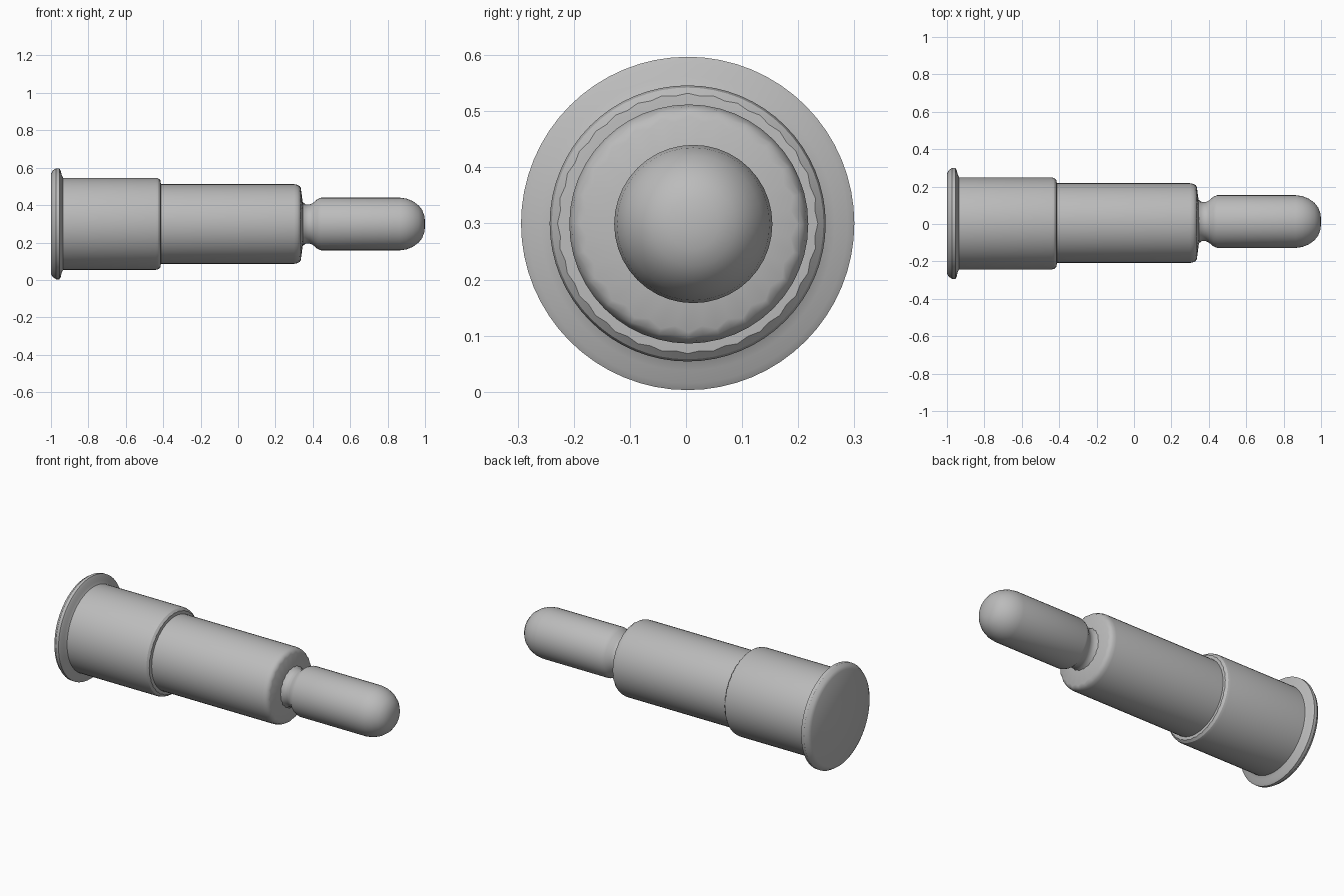
import bpy, bmesh, math

if "Cube" in bpy.data.objects:
    bpy.data.objects.remove(bpy.data.objects["Cube"])

steel = bpy.data.materials.new("steel grey")
steel.diffuse_color = (0.5, 0.5, 0.5, 1)
steel.use_nodes = True
steel.node_tree.nodes["Principled BSDF"].inputs["Base Color"].default_value = steel.diffuse_color


def turned(name, profile, cy=0.0, cz=0.3, segs=48, teeth=None):
    """Lathe a list of (x, radius) around the x axis; teeth = {ring index: tooth depth}."""
    teeth = teeth or {}
    bm = bmesh.new()
    rings = []
    for i, (x, r) in enumerate(profile):
        ring = []
        for k in range(segs):
            a = 2 * math.pi * k / segs
            rr = r - (teeth.get(i, 0) if k % 2 else 0)
            ring.append(bm.verts.new((x, cy + rr * math.cos(a), cz + rr * math.sin(a))))
        rings.append(ring)
    for p, q in zip(rings, rings[1:]):
        for k in range(segs):
            n = (k + 1) % segs
            bm.faces.new((p[k], p[n], q[n], q[k]))
    bm.faces.new(rings[0])
    bm.faces.new(rings[-1])
    bmesh.ops.recalc_face_normals(bm, faces=bm.faces)
    mesh = bpy.data.meshes.new(name)
    bm.to_mesh(mesh)
    bm.free()
    mesh.materials.append(steel)
    obj = bpy.data.objects.new(name, mesh)
    bpy.context.collection.objects.link(obj)
    bpy.ops.object.select_all(action='DESELECT')
    obj.select_set(True)
    bpy.context.view_layer.objects.active = obj
    bpy.ops.object.shade_smooth_by_angle(angle=math.radians(32))
    return obj


# End flange with rounded rim, and the wide sleeve with a scalloped lip
turned("flanged_sleeve", [
    (-1.0, 0.268), (-0.99, 0.285), (-0.972, 0.297), (-0.955, 0.297),
    (-0.948, 0.285), (-0.943, 0.262), (-0.935, 0.246),
    (-0.44, 0.246), (-0.425, 0.242), (-0.414, 0.232), (-0.412, 0.205),
], cy=0.003, cz=0.3, segs=64, teeth={9: 0.004})

# Barrel with a serrated chamfer at its front
turned("barrel", [
    (-0.44, 0.213), (0.30, 0.213), (0.318, 0.209), (0.33, 0.203),
    (0.336, 0.193), (0.346, 0.118), (0.348, 0.09),
], cy=0.005, cz=0.299, teeth={3: 0.004, 4: 0.010})

# Plunger: waisted neck, shaft and rounded tip
turned("plunger", [
    (0.33, 0.122), (0.348, 0.116), (0.362, 0.105), (0.385, 0.105),
    (0.40, 0.112), (0.425, 0.133), (0.445, 0.141),
    (0.865, 0.141), (0.90, 0.136), (0.935, 0.122), (0.965, 0.100),
    (0.985, 0.075), (0.996, 0.045), (1.0, 0.015),
], cy=0.013, cz=0.299, segs=40, teeth={1: 0.005})
